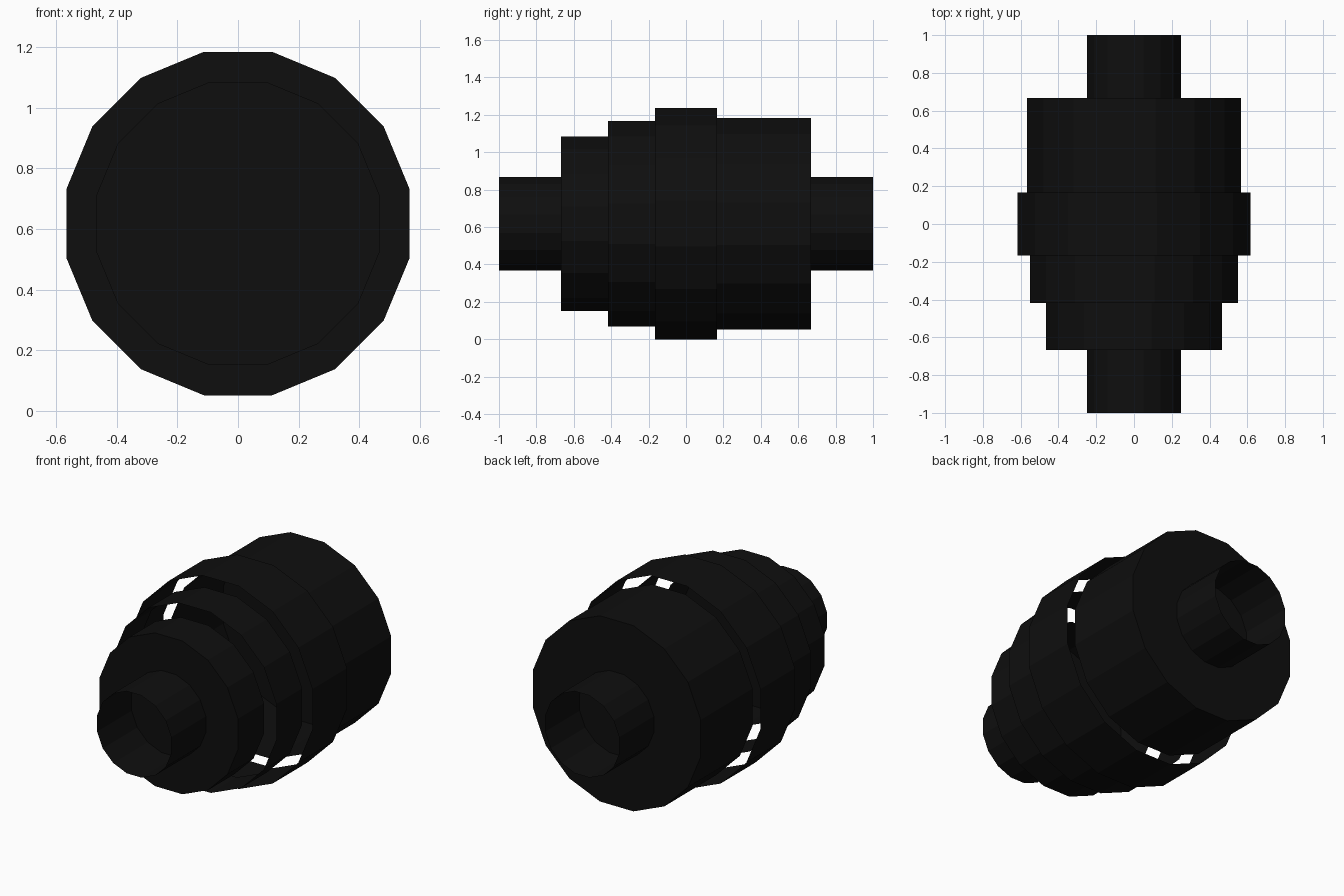
import bpy, bmesh, math
from mathutils import Matrix

cube = bpy.data.objects.get("Cube")
if cube:
    bpy.data.objects.remove(cube, do_unlink=True)

black = bpy.data.materials.new("near_black")
black.use_nodes = True
colour = (0.0045, 0.0045, 0.0045, 1)
black.diffuse_color = colour
black.node_tree.nodes["Principled BSDF"].inputs["Base Color"].default_value = colour

SIDES = 16
AXIS_HEIGHT = 0.618


def tube(name, flat_radius, y0, y1, end_disc=None):
    """Thin open tube along y, flats facing the axes, with an optional end disc."""
    radius = flat_radius / math.cos(math.pi / SIDES)
    bm = bmesh.new()
    rims = []
    for y in (y0, y1):
        rim = []
        for i in range(SIDES):
            a = (i + 0.5) * math.tau / SIDES
            rim.append(bm.verts.new((radius * math.cos(a), y, radius * math.sin(a))))
        rims.append(rim)
    front, back = rims
    for i in range(SIDES):
        j = (i + 1) % SIDES
        bm.faces.new((front[i], front[j], back[j], back[i]))
    if end_disc == "front":
        bm.faces.new(front)
    elif end_disc == "back":
        bm.faces.new(back)
    bm.normal_update()
    # Make the wall and disc normals point away from the axis and the middle
    for f in bm.faces:
        c = f.calc_center_median()
        out = c.copy()
        if len(f.verts) == 4:
            out.y = 0
        if f.normal.dot(out) < 0:
            f.normal_flip()
    bm.transform(Matrix.Translation((0, 0, AXIS_HEIGHT)))
    mesh = bpy.data.meshes.new(name)
    bm.to_mesh(mesh)
    bm.free()
    mesh.materials.append(black)
    obj = bpy.data.objects.new(name, mesh)
    bpy.context.collection.objects.link(obj)
    return obj


# Open pipes at both ends
tube("front_pipe", 0.25, -1.0, -0.667)
tube("back_pipe", 0.25, 0.667, 1.0)
# Stepped housing, closed only by the discs behind the pipes
tube("front_housing", 0.467, -0.667, -0.417, "front")
tube("stepped_sleeve", 0.55, -0.417, -0.167)
tube("middle_ring", 0.618, -0.167, 0.167)
tube("back_housing", 0.566, 0.167, 0.667, "back")
